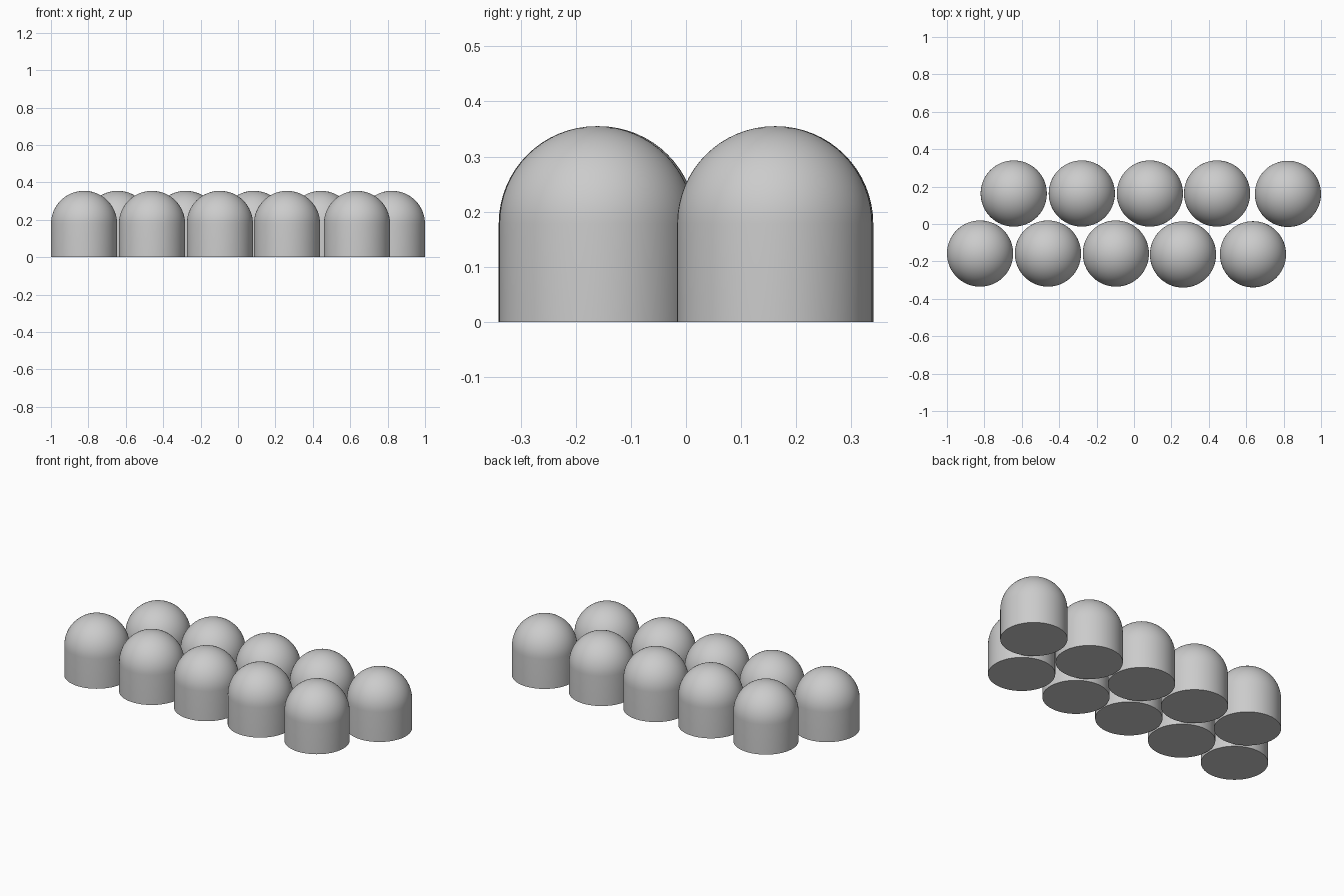
import bpy
import bmesh
import math

default = bpy.data.objects.get("Cube")
if default:
    bpy.data.objects.remove(default, do_unlink=True)

RADIUS = 0.177
WALL = 0.178
SIDES = 64
RINGS = 16

grey = bpy.data.materials.new("light_grey")
grey.use_nodes = True
grey.diffuse_color = (0.6, 0.6, 0.6, 1)
grey.node_tree.nodes["Principled BSDF"].inputs["Base Color"].default_value = (0.6, 0.6, 0.6, 1)


def domed_mesh():
    """Upright cylinder with a flat base and a hemispherical top."""
    bm = bmesh.new()
    bmesh.ops.create_uvsphere(bm, u_segments=SIDES, v_segments=RINGS * 2, radius=RADIUS)
    # Keep the upper half, then pull its rim down into a wall
    bmesh.ops.delete(bm, geom=[v for v in bm.verts if v.co.z < -1e-4], context="VERTS")
    bmesh.ops.translate(bm, verts=bm.verts, vec=(0, 0, WALL))
    rim = [e for e in bm.edges if e.is_boundary]
    wall = bmesh.ops.extrude_edge_only(bm, edges=rim)["geom"]
    for v in wall:
        if isinstance(v, bmesh.types.BMVert):
            v.co.z = 0
    # Flat base
    bmesh.ops.contextual_create(bm, geom=[e for e in bm.edges if e.is_boundary])
    bmesh.ops.recalc_face_normals(bm, faces=bm.faces)
    mesh = bpy.data.meshes.new("domed_cylinder")
    bm.to_mesh(mesh)
    bm.free()
    mesh.materials.append(grey)
    return mesh


# Two staggered rows of slightly uneven spacing
rows = {
    "front": [(-0.823, -0.158), (-0.46, -0.158), (-0.097, -0.158), (0.262, -0.163), (0.636, -0.162)],
    "back": [(-0.643, 0.163), (-0.279, 0.163), (0.085, 0.163), (0.444, 0.163), (0.823, 0.161)],
}
mesh = domed_mesh()
bpy.ops.object.select_all(action="DESELECT")
for row, spots in rows.items():
    for i, (x, y) in enumerate(spots, 1):
        ob = bpy.data.objects.new(f"{row}_domed_cylinder_{i}", mesh)
        ob.location = (x, y, 0)
        bpy.context.collection.objects.link(ob)

# Smooth sides and dome, sharp base edge
ob.select_set(True)
bpy.context.view_layer.objects.active = ob
bpy.ops.object.shade_smooth_by_angle(angle=math.radians(40))
